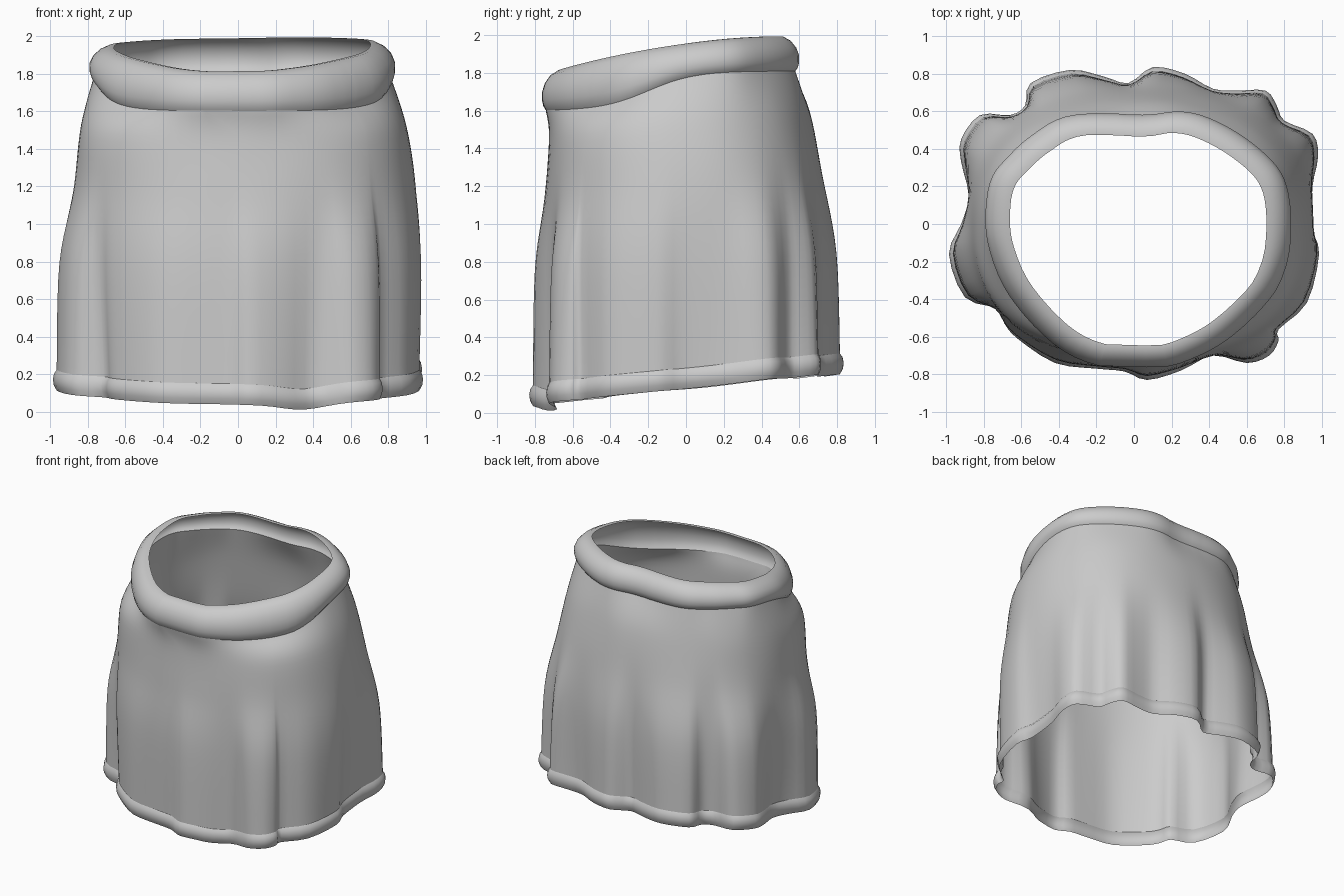
import bpy, bmesh, math
from mathutils import Vector

if "Cube" in bpy.data.objects:
    bpy.data.objects.remove(bpy.data.objects["Cube"])

CX, CY = 0.02, -0.08          # centre of the waist opening
STEPS = 3                     # columns per hem point

# Waist opening, counter-clockwise from the front
OPENING = [(0.0, -0.645), (0.1, -0.645), (0.2, -0.63), (0.4, -0.53), (0.6, -0.35),
           (0.67, -0.23), (0.70, -0.1), (0.70, 0.1), (0.65, 0.24), (0.5, 0.37),
           (0.33, 0.46), (0.2, 0.485), (0.05, 0.465), (-0.28, 0.47), (-0.45, 0.385),
           (-0.56, 0.29), (-0.64, 0.19), (-0.66, 0.03), (-0.64, -0.12),
           (-0.55, -0.32), (-0.35, -0.54), (-0.17, -0.635)]

# Pleated outline of the hem, counter-clockwise from the front
HEM = [(0.07, -0.83), (0.25, -0.78), (0.42, -0.70), (0.6, -0.74), (0.72, -0.70),
       (0.77, -0.62), (0.77, -0.56), (0.92, -0.42), (0.985, -0.16), (0.95, -0.02),
       (0.95, 0.2), (0.98, 0.36), (0.95, 0.48), (0.80, 0.55), (0.76, 0.63),
       (0.70, 0.71), (0.55, 0.71), (0.42, 0.72), (0.27, 0.80), (0.1, 0.835),
       (-0.03, 0.75), (-0.16, 0.785), (-0.34, 0.82), (-0.55, 0.75), (-0.58, 0.63),
       (-0.66, 0.58), (-0.82, 0.58), (-0.92, 0.45), (-0.92, 0.33), (-0.88, 0.15),
       (-0.92, 0.0), (-0.985, -0.16), (-0.9, -0.39), (-0.73, -0.45), (-0.69, -0.53),
       (-0.62, -0.61), (-0.42, -0.74), (-0.2, -0.77), (-0.05, -0.785)]


def spline(p0, p1, p2, p3, t):
    """Catmull-Rom point between p1 and p2."""
    return 0.5 * (2 * p1 + (p2 - p0) * t + (2 * p0 - 5 * p1 + 4 * p2 - p3) * t * t
                  + (3 * p1 - p0 - 3 * p2 + p3) * t ** 3)


def closed_spline(points, steps):
    v = [Vector(p) for p in points]
    n = len(v)
    return [spline(v[i - 1], v[i], v[(i + 1) % n], v[(i + 2) % n], s / steps)
            for i in range(n) for s in range(steps)]


def polar(p):
    return math.atan2(p.y - CY, p.x - CX), math.hypot(p.x - CX, p.y - CY)


WAIST = sorted(polar(p) for p in closed_spline(OPENING, 4))
WAIST = [(WAIST[-1][0] - math.tau, WAIST[-1][1])] + WAIST + \
        [(WAIST[0][0] + math.tau, WAIST[0][1])]


def waist_radius(a):
    a = (a + math.pi) % math.tau - math.pi
    for (a0, r0), (a1, r1) in zip(WAIST, WAIST[1:]):
        if a0 <= a <= a1:
            return r0 + (r1 - r0) * (a - a0) / max(a1 - a0, 1e-6)
    return WAIST[0][1]


# Columns: hem point and a steadily rising angle for each
hem = closed_spline(HEM, STEPS)
angles = []
for p in hem:
    a = polar(p)[0]
    if angles:
        while a < angles[0] - 0.3:
            a += math.tau
        a = max(a, angles[-1] + 0.004)
    angles.append(a)


def waist_ring(offset, f):
    """Ring of the waistband; f runs from the rim (0) to the lower seam (1)."""
    ring = []
    for a in angles:
        c, s = math.cos(a), math.sin(a)
        r = waist_radius(a)
        x, y = CX + r * c, CY + r * s
        top = 1.945 + 0.14 * y - 0.1 * y * y + 0.015 * x
        r += offset * (1 + 0.15 * abs(c))
        x, y = CX + r * c, CY + r * s
        seam = 1.705 + 0.105 * math.tanh((y + 0.2) / 0.25)
        ring.append(Vector((x, y, top + (seam - top) * f)))
    return ring


def hem_ring(offset, rise):
    ring = []
    for p in hem:
        d = Vector((p.x, p.y)).normalized() * offset
        z = 0.1 + 0.1 * p.y + 0.03 * p.y ** 2 + 0.03 * p.x ** 2
        if p.y < 0:
            z -= 0.035 * math.exp(-((p.x - 0.36) / 0.17) ** 2)
        ring.append(Vector((p.x + d.x, p.y + d.y, z + rise)))
    return ring


def body_ring(pleat, z, cx, cy, rx, ry, tilt):
    """Rounded oval mixed with the pleated hem outline."""
    ring = []
    for p in hem:
        a = math.atan2(p.y - cy, p.x - cx)
        c, s = math.cos(a), math.sin(a)
        k = (abs(c / rx) ** 2.3 + abs(s / ry) ** 2.3) ** (-1 / 2.3)
        q = Vector((cx + k * c, cy + k * s)).lerp(p, pleat)
        ring.append(Vector((q.x, q.y, z + tilt * q.y)))
    return ring


grey = bpy.data.materials.new("grey_cloth")
grey.diffuse_color = (0.6, 0.6, 0.6, 1)
grey.use_nodes = True
grey.node_tree.nodes["Principled BSDF"].inputs["Base Color"].default_value = grey.diffuse_color


def loft(name, rings):
    """Skin a stack of closed rings from top to bottom."""
    bm = bmesh.new()
    rows = [[bm.verts.new(p) for p in ring] for ring in rings]
    n = len(rows[0])
    for top, low in zip(rows, rows[1:]):
        for i in range(n):
            j = (i + 1) % n
            bm.faces.new((top[i], low[i], low[j], top[j]))
    mesh = bpy.data.meshes.new(name)
    bm.to_mesh(mesh)
    bm.free()
    mesh.materials.append(grey)
    ob = bpy.data.objects.new(name, mesh)
    bpy.context.collection.objects.link(ob)
    bpy.ops.object.select_all(action='DESELECT')
    ob.select_set(True)
    bpy.context.view_layer.objects.active = ob
    bpy.ops.object.shade_smooth_by_angle(angle=math.radians(50))


# Rolled waistband
band = [(0.0, 0.0), (0.03, 0.0), (0.07, 0.12), (0.1, 0.32), (0.115, 0.55),
        (0.115, 0.75), (0.108, 0.9), (0.095, 1.0)]
loft("waistband", [waist_ring(o, f) for o, f in band])

# Skirt body, smooth at the top and falling into pleats
keys = [waist_ring(0.095, 1.0),
        body_ring(0.0, 1.53, 0.03, -0.035, 0.865, 0.69, 0.1),
        body_ring(0.1, 1.2, 0.04, -0.015, 0.905, 0.725, 0.08),
        body_ring(0.65, 0.8, 0.035, -0.01, 0.93, 0.735, 0.06),
        hem_ring(-0.02, 0.11)]
keys = [keys[0]] + keys + [keys[-1]]
body = []
for k in range(len(keys) - 3):
    for s in range(6):
        body.append([spline(*pts, s / 6) for pts in zip(*keys[k:k + 4])])
body.append(keys[-1])
loft("skirt_body", body)

# Rounded hem border
border = [(-0.02, 0.11), (-0.006, 0.09), (0.0, 0.06), (-0.004, 0.03), (-0.02, 0.0)]
loft("hem_border", [hem_ring(o, r) for o, r in border])
